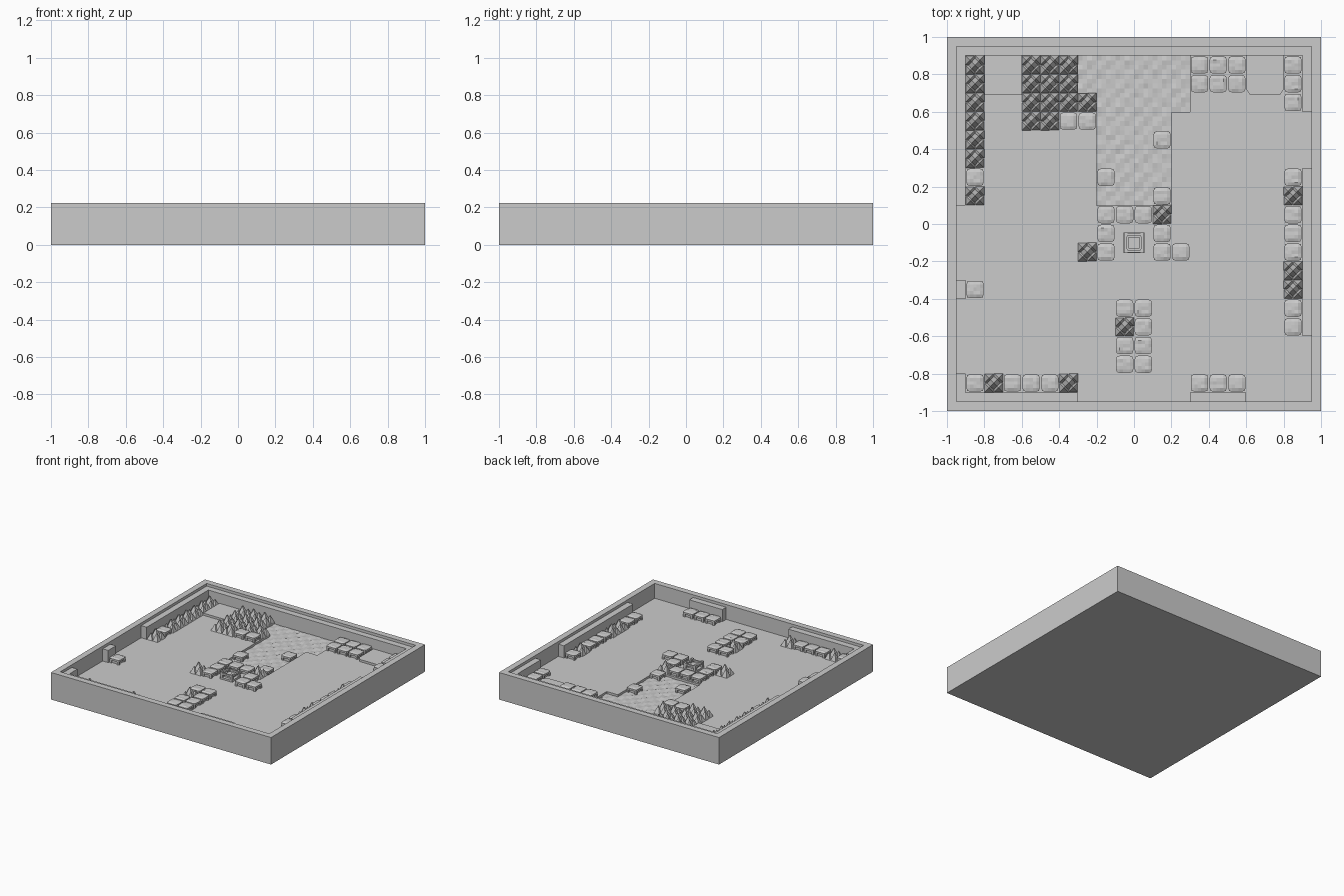
import bpy, bmesh, math, random
from mathutils import Matrix, Vector

if "Cube" in bpy.data.objects:
    bpy.data.objects.remove(bpy.data.objects["Cube"])

random.seed(4)
FLOOR, RIM, POND = 0.10, 0.222, 0.083


def obj(name, mesh, loc=(0, 0, 0), rot=0.0):
    o = bpy.data.objects.new(name, mesh)
    o.location = loc
    o.rotation_euler.z = rot
    bpy.context.collection.objects.link(o)
    return o


def to_mesh(name, bm):
    bmesh.ops.recalc_face_normals(bm, faces=bm.faces)
    me = bpy.data.meshes.new(name)
    bm.to_mesh(me)
    bm.free()
    return me


def add_box(bm, x0, x1, y0, y1, z0, z1):
    m = Matrix.Translation(((x0 + x1) / 2, (y0 + y1) / 2, (z0 + z1) / 2)) \
        @ Matrix.Diagonal((x1 - x0, y1 - y0, z1 - z0, 1))
    return bmesh.ops.create_cube(bm, size=1, matrix=m)['verts']


def box(name, *dims):
    bm = bmesh.new()
    add_box(bm, *dims)
    return obj(name, to_mesh(name, bm))


def prism(name, pts, z0, z1):
    bm = bmesh.new()
    f = bm.faces.new([bm.verts.new((x, y, z0)) for x, y in pts])
    up = bmesh.ops.extrude_face_region(bm, geom=[f])['geom']
    for v in up:
        if isinstance(v, bmesh.types.BMVert):
            v.co.z = z1
    return obj(name, to_mesh(name, bm))


# Tray: solid block with the floor and the pond carved out
tray = box("tray", -1, 1, -1, 1, 0, RIM)
cutters = [
    box("floor_cutter", -.95, .95, -.95, .95, FLOOR, .4),
    prism("pond_cutter", [(-.2, .1), (.2, .1), (.2, .6), (.3, .6), (.3, .92),
                          (-.3, .92), (-.3, .7), (-.2, .7)], POND - .01, .3)]
for c in cutters:
    mod = tray.modifiers.new(c.name, 'BOOLEAN')
    mod.operation, mod.solver, mod.object = 'DIFFERENCE', 'EXACT', c
bpy.context.view_layer.update()
carved = bpy.data.meshes.new_from_object(
    tray.evaluated_get(bpy.context.evaluated_depsgraph_get()))
tray.modifiers.clear()
tray.data = carved
for c in cutters:
    bpy.data.objects.remove(c)

# Rippled pond surface
bm = bmesh.new()
bmesh.ops.create_grid(bm, x_segments=24, y_segments=33, size=1,
                      matrix=Matrix.Translation((0, .5125, 0)) @ Matrix.Diagonal((.3, .4125, 1, 1)))
k = 2 * math.pi / .1
for v in bm.verts:
    v.co.z = POND + .004 * math.sin(k * v.co.x + .5) * math.sin(k * v.co.y) + random.uniform(-.0015, .0015)
outside = []
for f in bm.faces:
    c = f.calc_center_median()
    if (c.x < -.2 and c.y < .7) or (c.x > .2 and c.y < .6):
        outside.append(f)
bmesh.ops.delete(bm, geom=outside, context='FACES')
obj("pond_surface", to_mesh("pond_surface", bm))

# Raised border ledges along the inside of the walls
ledges = [(-.96, .96, .9, .96), (-.96, -.9, .1, .91), (-.96, -.9, -.4, -.3),
          (-.96, -.9, -.96, -.8), (-.91, -.3, -.96, -.9), (.3, .6, -.96, -.9),
          (.9, .96, -.6, .3), (.9, .96, .6, .91)]
for d in ledges:
    box("wall_ledge", *d, .07, .2)

# Low platforms at the back
box("left_platform", -.8, -.6, .69, .91, .09, .118)
prism("right_platform", [(.6, .72), (.62, .69), (.78, .69), (.8, .72), (.8, .91), (.6, .91)], .09, .118)

# Hut: lumpy roof slab over a small body with corner posts


def hut_mesh():
    bm = bmesh.new()
    add_box(bm, -.046, .046, -.046, .046, .024, .043)
    bmesh.ops.subdivide_edges(bm, edges=bm.edges[:], cuts=4, use_grid_fill=True)
    for v in bm.verts:
        ax, ay = abs(v.co.x) > .045, abs(v.co.y) > .045
        if ax and ay:
            v.co.x *= .9
            v.co.y *= .9
        if v.co.z > .042:
            if ax or ay:
                v.co.x *= .95
                v.co.y *= .95
                v.co.z -= .004
            else:
                v.co.z += random.uniform(-.001, .004)
    add_box(bm, -.032, .032, -.032, .032, -.005, .028)
    for sx in (-1, 1):
        for sy in (-1, 1):
            x, y = sx * .034, sy * .034
            add_box(bm, x - .008, x + .008, y - .008, y + .008, -.005, .028)
    return to_mesh("hut", bm)


# Tree clump: one tall and four shorter square pyramids


def trees_mesh():
    bm = bmesh.new()
    spots = [(0, 0, .034, .09), (-.026, .025, .024, .07), (.026, .027, .024, .058),
             (-.025, -.026, .024, .056), (.025, -.025, .024, .068)]
    for x, y, half, h in spots:
        bmesh.ops.create_cone(bm, cap_ends=True, segments=4, radius1=half * math.sqrt(2), radius2=0,
                              depth=h, matrix=Matrix.Translation((x, y, h / 2 - .001))
                              @ Matrix.Rotation(math.pi / 4, 4, 'Z'))
    return to_mesh("tree_clump", bm)


hut_kinds = [hut_mesh() for _ in range(4)]
trees = trees_mesh()

# Tile map, cells in tenths: h = hut, t = trees; rows from back (y=.85) to front
rows = {
    .85: "t..ttt......hhh..h", .75: "t..ttt......hhh..h", .65: "t..tttt..........h",
    .55: "t..tthh...........", .45: "t.........h.......", .35: "t.................",
    .25: "h......h.........h", .15: "t.........h......t", .05: ".......hhht......h",
    -.05: ".......h..h......h", -.15: "......th..hh.....h", -.25: ".................t",
    -.35: "h................t", -.45: "........hh.......h", -.55: "........th.......h",
    -.65: "........hh........", -.75: "........hh........", -.85: "hthhht......hhh..."}
for y, row in rows.items():
    for i, ch in enumerate(row):
        x = -.85 + .1 * i
        wet = abs(x) < .2 and y > .1 and not (x < -.1 and y > .5)
        z = POND if wet else FLOOR
        if ch == 'h':
            obj("hut", random.choice(hut_kinds), (x, y, z), random.randrange(4) * math.pi / 2)
        elif ch == 't':
            obj("tree_clump", trees, (x, y, z))

# Central shrine: base, corner posts, square roof frame and inner block
bm = bmesh.new()
add_box(bm, -.055, .055, -.055, .055, -.005, .014)
add_box(bm, -.03, .03, -.03, .03, .01, .036)
for s in (-1, 1):
    for t in (-1, 1):
        x, y = s * .044, t * .044
        add_box(bm, x - .01, x + .01, y - .01, y + .01, .01, .058)
    e = s * .045
    add_box(bm, e - .007, e + .007, -.05, .05, .036, .05)
    add_box(bm, -.05, .05, e - .007, e + .007, .036, .05)
obj("shrine", to_mesh("shrine", bm), (0, -.1, FLOOR))
